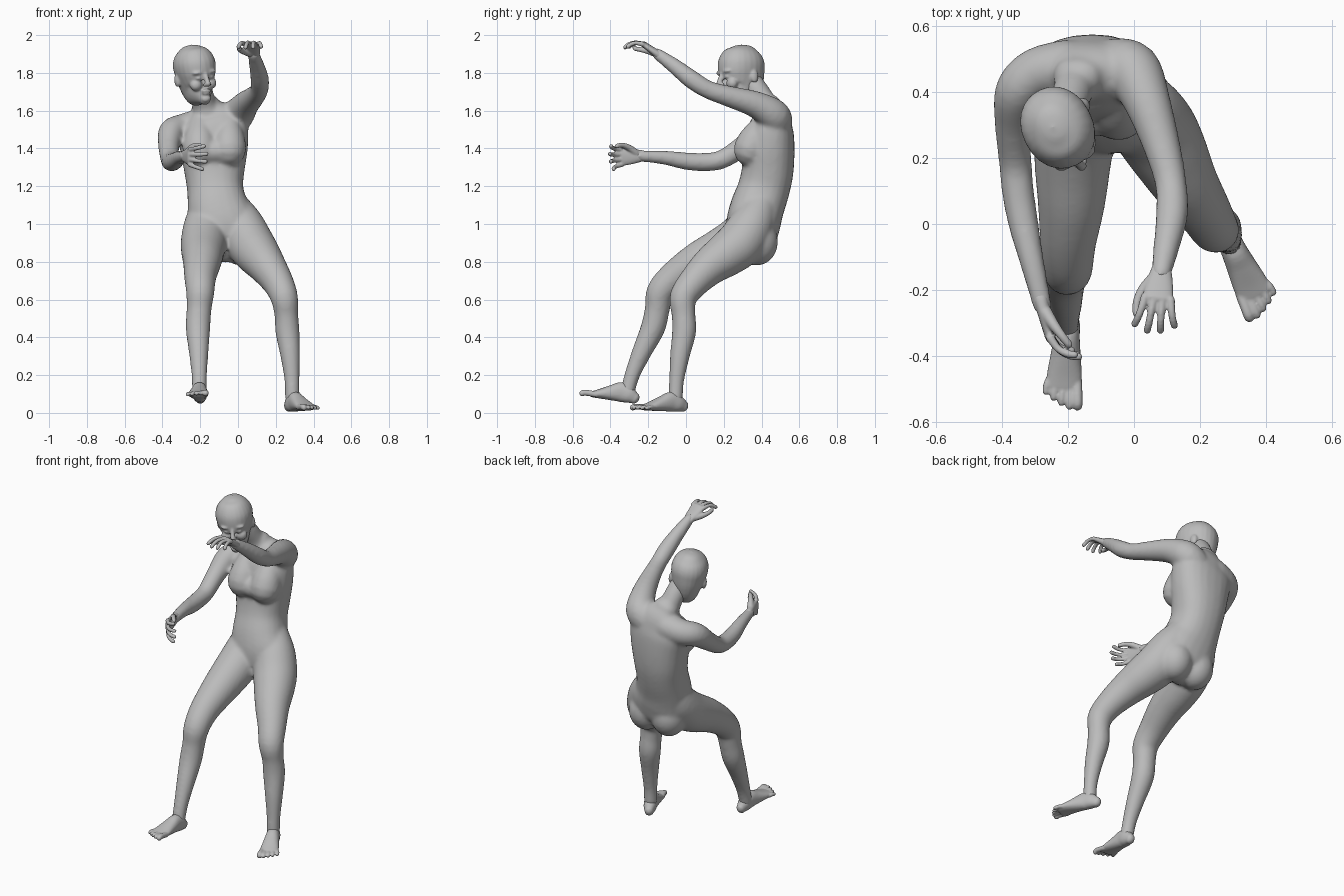
import bpy
import bmesh
import math
from mathutils import Matrix, Vector

if "Cube" in bpy.data.objects:
    bpy.data.objects.remove(bpy.data.objects["Cube"])

X, Z = Vector((1, 0, 0)), Vector((0, 0, 1))
SIDES, STEPS = 24, 4

clay = bpy.data.materials.new("clay_grey")
clay.use_nodes = True
clay.diffuse_color = (.5, .5, .5, 1)
clay.node_tree.nodes["Principled BSDF"].inputs["Base Color"].default_value = (.5, .5, .5, 1)


def spline(a, b, c, d, t):
    """Catmull-Rom blend of four rows."""
    return [q + .5 * t * (r - p + t * (2 * p - 5 * q + 4 * r - s + t * (3 * (q - r) + s - p)))
            for p, q, r, s in zip(a, b, c, d)]


def tube(bm, rows, ref=X, power=1, place=Matrix()):
    """Loft rows of (x, y, z, width, depth) into a closed tube with round ends."""
    rows = [list(r) + [r[3]] * (5 - len(r)) for r in rows]
    ext = [rows[0]] + rows + [rows[-1]]
    fine = [spline(*ext[i:i + 4], k / STEPS)
            for i in range(len(rows) - 1) for k in range(STEPS)] + [rows[-1]]
    centres = [Vector(r[:3]) for r in fine]
    last = len(fine) - 1
    rings = []
    for i, r in enumerate(fine):
        t = (centres[min(i + 1, last)] - centres[max(i - 1, 0)]).normalized()
        rings.append((centres[i], t, r[3], r[4]))

    def cap(ring, sign):
        c, t, a, b = ring
        angles = [math.radians(d) for d in (30, 60, 80)]
        return [(c + t * sign * min(a, b) * math.sin(g), t, a * math.cos(g), b * math.cos(g))
                for g in angles]
    rings = cap(rings[0], -1)[::-1] + rings + cap(rings[-1], 1)

    loops = []
    for c, t, a, b in rings:
        side = (ref - t * ref.dot(t)).normalized()
        other = t.cross(side)
        loop = []
        for k in range(SIDES):
            g = math.tau * k / SIDES
            u, v = [math.copysign(abs(w) ** power, w) for w in (math.cos(g), math.sin(g))]
            loop.append(bm.verts.new(place @ (c + side * a * u + other * b * v)))
        loops.append(loop)
    for lo, hi in zip(loops, loops[1:]):
        for k in range(SIDES):
            n = (k + 1) % SIDES
            bm.faces.new((lo[k], lo[n], hi[n], hi[k]))
    bm.faces.new(loops[0][::-1])
    bm.faces.new(loops[-1])


def blob(bm, centre, radii, place=Matrix()):
    m = place @ Matrix.Translation(centre) @ Matrix.Diagonal((*radii, 1))
    bmesh.ops.create_uvsphere(bm, u_segments=SIDES, v_segments=SIDES // 2, radius=1, matrix=m)


def sculpt(name, bm, voxel, passes):
    """Fuse the overlapping volumes into one smooth skin."""
    bmesh.ops.recalc_face_normals(bm, faces=bm.faces[:])
    mesh = bpy.data.meshes.new(name)
    bm.to_mesh(mesh)
    bm.free()
    mesh.materials.append(clay)
    obj = bpy.data.objects.new(name, mesh)
    bpy.context.scene.collection.objects.link(obj)
    fuse = obj.modifiers.new("fuse", 'REMESH')
    fuse.mode, fuse.voxel_size, fuse.use_smooth_shade = 'VOXEL', voxel, True
    relax = obj.modifiers.new("relax", 'SMOOTH')
    relax.factor, relax.iterations = .5, passes


def frame(origin, forward, up, scale):
    """Matrix whose local y points forward and local z roughly up."""
    f = Vector(forward).normalized()
    s = f.cross(Vector(up)).normalized()
    m = Matrix((s, f, s.cross(f))).transposed().to_4x4()
    return Matrix.Translation(origin) @ m @ Matrix.Scale(scale, 4)


# Trunk and neck
body = bmesh.new()
tube(body, [(-.065, .345, .875, .08, .08), (-.07, .35, .91, .165, .125),
            (-.08, .355, .99, .183, .143), (-.105, .375, 1.08, .164, .143),
            (-.12, .41, 1.18, .149, .138), (-.125, .432, 1.28, .16, .137),
            (-.127, .44, 1.4, .18, .135), (-.137, .448, 1.5, .19, .122),
            (-.15, .455, 1.565, .16, .095), (-.168, .445, 1.62, .08, .065)], X, .88)
tube(body, [(-.155, .45, 1.55, .088), (-.178, .42, 1.635, .064), (-.195, .375, 1.71, .06),
            (-.208, .34, 1.76, .058)])
# Bust and seat
for x in (-.203, -.047):
    tube(body, [(x, .41, 1.53, .06), (x, .365, 1.45, .084), (x, .342, 1.395, .091)])
blob(body, (-.125, .345, 1.385), (.1, .08, .07))
for x in (-.145, .012):
    blob(body, (x, .375, .905), (.105, .112, .125))
# Raised left arm
tube(body, [(-.06, .475, 1.53, .088), (-.005, .463, 1.575, .088), (.04, .37, 1.632, .071),
            (.086, .23, 1.675, .056), (.112, .12, 1.71, .048), (.115, .03, 1.765, .049),
            (.1, -.06, 1.835, .041), (.082, -.15, 1.9, .031)], Z)
# Bent right arm
tube(body, [(-.2, .475, 1.525, .085), (-.295, .457, 1.505, .077), (-.352, .4, 1.485, .07),
            (-.366, .3, 1.41, .056), (-.36, .19, 1.342, .05), (-.352, .1, 1.328, .049),
            (-.335, 0, 1.333, .046), (-.308, -.12, 1.352, .037), (-.277, -.25, 1.36, .029)], Z)
# Left leg, running up into the hip
tube(body, [(-.035, .395, 1.1, .09), (.015, .35, 1, .118), (.062, .288, .9, .127),
            (.105, .215, .84, .119), (.155, .125, .775, .101), (.212, .04, .69, .083),
            (.245, -.015, .61, .073), (.256, -.013, .52, .063), (.262, -.01, .43, .064),
            (.277, -.033, .3, .052), (.286, -.05, .17, .04), (.288, -.055, .08, .039)])
# Right leg
tube(body, [(-.16, .395, 1.1, .09), (-.17, .35, 1, .115), (-.18, .27, .915, .122),
            (-.186, .18, .86, .116), (-.19, .06, .8, .102), (-.2, -.06, .72, .085),
            (-.2, -.135, .64, .075), (-.206, -.152, .55, .066), (-.212, -.175, .45, .065),
            (-.208, -.235, .32, .052), (-.205, -.285, .2, .041), (-.205, -.31, .11, .039)])
sculpt("body", body, .01, 11)

# Head: skull loft, then the face
head = bmesh.new()
pose = (Matrix.Translation((-.225, .29, 1.8)) @ Matrix.Rotation(math.radians(27), 4, 'Z')
        @ Matrix.Rotation(math.radians(-7), 4, 'Y'))
tube(head, [(0, -.075, -.138, .032, .034), (0, -.045, -.115, .058, .07),
            (0, -.008, -.085, .075, .106), (0, .004, -.035, .093, .12),
            (0, .004, .02, .106, .127), (0, .006, .062, .106, .124),
            (0, .008, .1, .091, .106), (0, .01, .128, .064, .076),
            (0, .01, .144, .032, .04), (0, .01, .149, .004, .005)], X, .95, pose)
tube(head, [(0, -.114, -.005, .011), (0, -.124, -.035, .013), (0, -.132, -.058, .016)],
     X, 1, pose)
blob(head, (0, -.105, -.094), (.028, .016, .009), pose)
blob(head, (0, -.102, -.108), (.024, .016, .01), pose)
blob(head, (0, -.092, -.138), (.028, .022, .02), pose)
for s in (-1, 1):
    blob(head, (s * .036, -.1, .004), (.034, .022, .012), pose)
    blob(head, (s * .036, -.1, -.025), (.018, .014, .009), pose)
    blob(head, (s * .042, -.076, -.06), (.034, .03, .032), pose)
    blob(head, (s * .098, .03, -.03), (.014, .022, .035), pose)
    blob(head, (s * .014, -.119, -.064), (.011, .011, .009), pose)
sculpt("head", head, .006, 6)


def hand(name, place, thumb_side, curl):
    bm = bmesh.new()
    tube(bm, [(0, -.02, 0, .024, .02), (0, .03, 0, .034, .016), (0, .08, 0, .04, .013)],
         X, .9, place)
    for i, length in enumerate((.85, 1, .95, .75)):
        u = thumb_side * (.033 - .022 * i)
        p, angle = Vector((u, .08, 0)), 0
        rows = [(*p, .0112)]
        for seg in (.038, .03, .024):
            angle += curl
            p += Vector((u * .18, math.cos(angle) * seg * length, -math.sin(angle) * seg * length))
            rows.append((*p, .0094))
        tube(bm, rows, X, 1, place)
    t = thumb_side
    tube(bm, [(t * .015, .015, -.004, .017), (t * .04, .048, -.016, .014),
              (t * .052, .08, -.03, .011), (t * .05, .106, -.042, .01)], X, 1, place)
    sculpt(name, bm, .005, 2)


hand("left_hand", frame((.082, -.148, 1.898), (-.1, -.8, .56), Z, 1.18), 1, .42)
hand("right_hand", frame((-.277, -.25, 1.36), (.24, -.97, -.06), -X, 1.2), -1, .4)


def foot(name, place, inner):
    bm = bmesh.new()
    tube(bm, [(0, .022, .032, .026, .03), (0, .05, .042, .035, .042), (0, .09, .05, .037, .05),
              (0, .14, .038, .043, .038), (0, .195, .024, .05, .024),
              (0, .23, .016, .05, .016)], X, .9, place)
    for i, tip in enumerate((.295, .295, .285, .272, .256)):
        u = inner * (.039 - .021 * i)
        r = .015 if i == 0 else .0105
        tube(bm, [(u * .95, .21, .018, r), (u * 1.07, tip - .03, .018, r),
                  (u * 1.1, tip - r, .012, r)], X, 1, place)
    sculpt(name, bm, .005, 3)


foot("left_foot", frame((.262, .004, .001), (.13, -.27, .014), Z, 1.06), 1)
foot("right_foot", frame((-.198, -.257, .042), (-.02, -.31, .052), Z, 1.06), -1)
